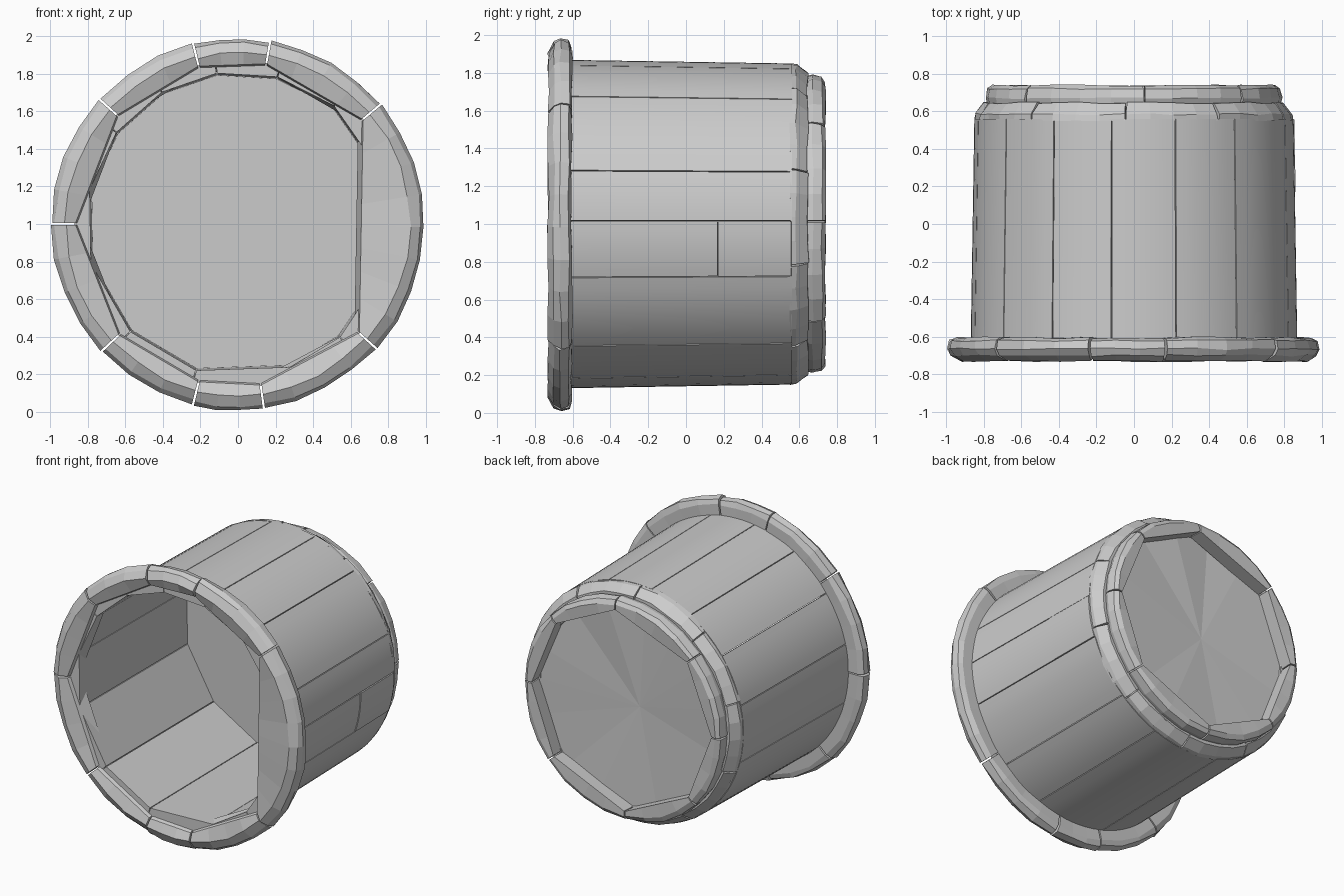
import bpy, bmesh, random
from math import radians, cos, sin, atan2

if "Cube" in bpy.data.objects:
    bpy.data.objects.remove(bpy.data.objects["Cube"])

random.seed(4)


def add_piece(bm, a0, a1, profile, steps, gap=0.003, jitter=0.0):
    """Sweep a closed (radius, y, is_flat) profile round the y axis between two angles.
    Flat points follow a straight chord instead of an arc."""
    a0, a1 = radians(a0) + gap, radians(a1) - gap
    mid, half = (a0 + a1) / 2, (a1 - a0) / 2
    rings = []
    for i in range(steps + 1):
        a = a0 + (a1 - a0) * i / steps
        ring = []
        for r, y, flat in profile:
            if flat:
                r *= cos(half) / cos(a - mid)
            else:
                r -= random.uniform(0, jitter)
                y -= random.uniform(-0.5, 0.5) * jitter
            ring.append(bm.verts.new((r * cos(a), y, 1 + r * sin(a))))
        rings.append(ring)
    n = len(profile)
    for p, q in zip(rings, rings[1:]):
        for k in range(n):
            m = (k + 1) % n
            bm.faces.new((p[k], p[m], q[m], q[k]))
    bm.faces.new(rings[0])
    bm.faces.new(rings[-1])


def finish(bm, name, smooth=False):
    bmesh.ops.recalc_face_normals(bm, faces=bm.faces)
    me = bpy.data.meshes.new(name)
    bm.to_mesh(me)
    bm.free()
    ob = bpy.data.objects.new(name, me)
    bpy.context.collection.objects.link(ob)
    if smooth:
        bpy.ops.object.select_all(action='DESELECT')
        ob.select_set(True)
        bpy.context.view_layer.objects.active = ob
        bpy.ops.object.shade_smooth_by_angle(angle=radians(25))
    return ob


def arcs(seams):
    return zip(seams, seams[1:] + [seams[0] + 360])


# Staves: round outside, flat inside, one of them broken in two
stave_seams = [1, 19, 51, 75, 98, 120, 143, 167, 195, 225, 254, 290, 312, 341]
bm = bmesh.new()
for a0, a1 in arcs(stave_seams):
    cuts = [-0.68, 0.17, 0.56] if a0 == 341 else [-0.68, 0.56]
    for i, (y0, y1) in enumerate(zip(cuts, cuts[1:])):
        lift = 0.004 * i
        r0, r1 = [0.87 - 0.02 * (y + 0.68) / 1.24 + lift for y in (y0, y1)]
        add_piece(bm, a0, a1, [(0.81, y0, True), (r0, y0, False),
                               (r1, y1 - 0.003 * (len(cuts) - 2), False), (0.80, y1, True)], 7)
finish(bm, "staves", smooth=True)

# Front rim: chunky hewn segments
rim_seams = [40, 80, 104, 138, 180, 223, 256, 278, 318]
rim_profile = [(0.83, -0.605, True), (0.865, -0.705, True), (0.925, -0.73, False),
               (0.98, -0.70, False), (1.0, -0.665, False), (0.99, -0.62, False),
               (0.955, -0.605, False)]
bm = bmesh.new()
for a0, a1 in arcs(rim_seams):
    s = random.uniform(0.988, 1.0)
    prof = [(r if f else r * s, y, f) for r, y, f in rim_profile]
    add_piece(bm, a0, a1, prof, max(3, round((a1 - a0) / 10)), 0.006, 0.012)
finish(bm, "front_rim")

# Sloping shoulder between staves and base ring
shoulder = [(0.74, 0.55, True), (0.856, 0.55, False), (0.852, 0.585, False),
            (0.805, 0.645, False), (0.74, 0.645, True)]
bm = bmesh.new()
for a0, a1 in arcs([20, 58, 93, 130, 165, 200, 238, 275, 310, 345]):
    add_piece(bm, a0, a1, shoulder, 4, 0.005, 0.012)
finish(bm, "back_shoulder")

# Base ring at the back: eight-sided inside
base = [(0.72, 0.63, True), (0.785, 0.63, False), (0.795, 0.67, False),
        (0.785, 0.72, False), (0.755, 0.738, False), (0.715, 0.735, True)]
bm = bmesh.new()
for a0, a1 in arcs([1, 43, 86, 137, 180, 222, 268, 319]):
    add_piece(bm, a0, a1, base, 4, 0.006, 0.01)
finish(bm, "base_ring")

# Floor: flat inside, uneven planes on the back
bm = bmesh.new()
corners = []
for a in stave_seams:
    t = radians(a)
    corners.append((0.80 * cos(t), 1 + 0.80 * sin(t)))
bm.faces.new([bm.verts.new((x, 0.53, z)) for x, z in corners])
hub = bm.verts.new((-0.06, 0.61, 1.0))
back = [bm.verts.new((x, 0.64 + random.uniform(-0.025, 0.01), z)) for x, z in corners]
for p, q in zip(back, back[1:] + back[:1]):
    bm.faces.new((p, q, hub))
finish(bm, "floor")
